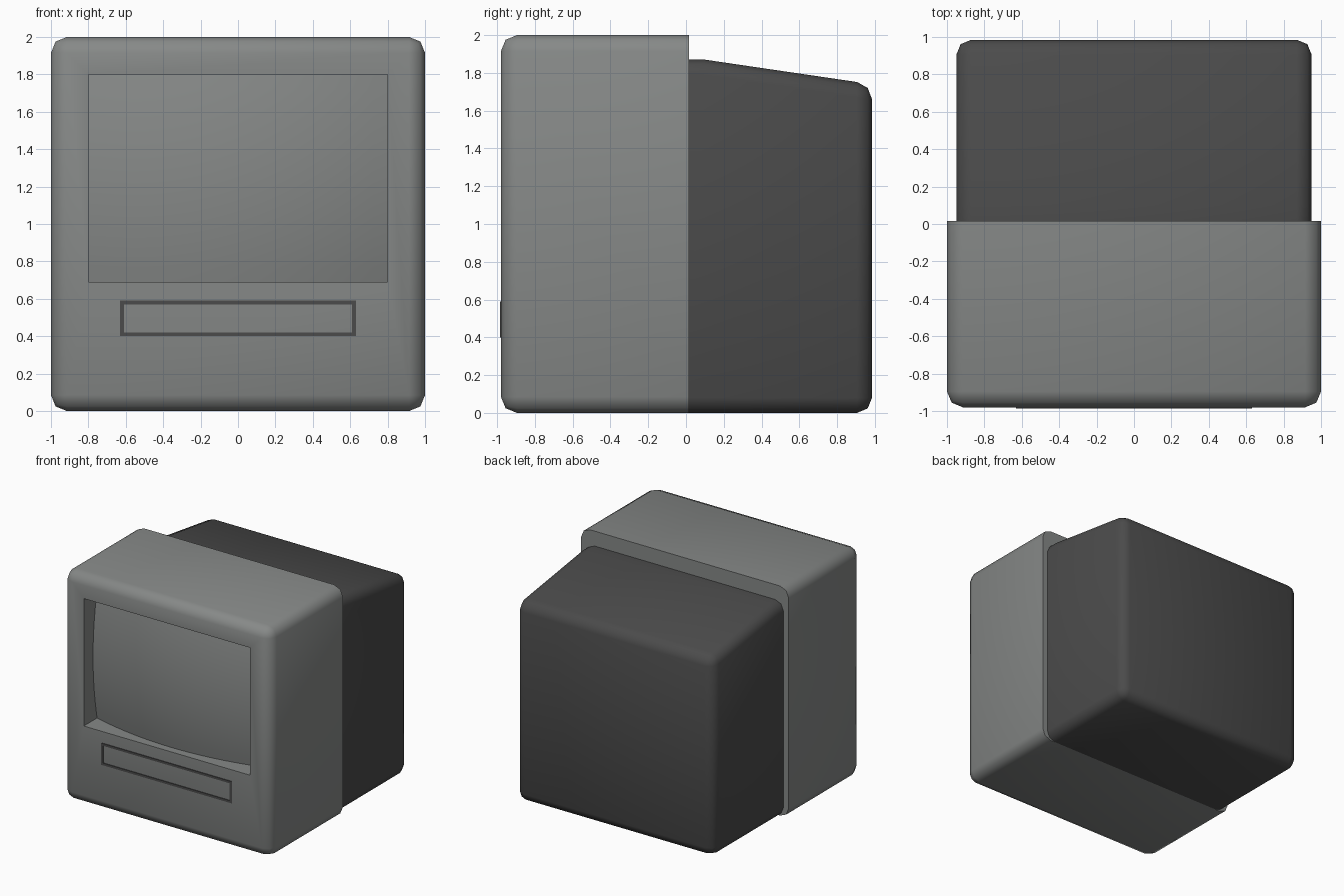
import bpy, bmesh, math

if "Cube" in bpy.data.objects:
    bpy.data.objects.remove(bpy.data.objects["Cube"])

FRONT, MID, REAR = -0.98, 0.015, 0.985


def material(name, color):
    m = bpy.data.materials.new(name)
    m.diffuse_color = (*color, 1)
    m.use_nodes = True
    m.node_tree.nodes["Principled BSDF"].inputs["Base Color"].default_value = m.diffuse_color
    return m


GREY = material("mid grey plastic", (0.24, 0.25, 0.245))
DARK = material("dark grey plastic", (0.07, 0.07, 0.07))


def finish(name, bm, mat, angle=60, recalc=True):
    if recalc:
        bmesh.ops.recalc_face_normals(bm, faces=bm.faces)
    me = bpy.data.meshes.new(name)
    bm.to_mesh(me)
    bm.free()
    me.materials.append(mat)
    for p in me.polygons:
        p.use_smooth = True
    me.set_sharp_from_angle(angle=math.radians(angle))
    ob = bpy.data.objects.new(name, me)
    bpy.context.collection.objects.link(ob)
    return ob


def side_prism(bm, profile, half):
    """Extrude a (y, z) profile symmetrically across x."""
    left = [bm.verts.new((-half, y, z)) for y, z in profile]
    right = [bm.verts.new((half, y, z)) for y, z in profile]
    bm.faces.new(left)
    bm.faces.new(right[::-1])
    n = len(profile)
    for i in range(n):
        j = (i + 1) % n
        bm.faces.new((left[j], left[i], right[i], right[j]))
    bmesh.ops.recalc_face_normals(bm, faces=bm.faces)


def round_edges(bm, width, keep_sharp):
    edges = [e for e in bm.edges if not keep_sharp(e)]
    bmesh.ops.bevel(bm, geom=edges, offset=width, offset_type='OFFSET',
                    segments=2, profile=0.5, affect='EDGES')


# Front housing, rounded everywhere except its rear rim
bm = bmesh.new()
side_prism(bm, [(FRONT, 0), (MID, 0), (MID, 2), (FRONT, 2)], 1.0)
round_edges(bm, 0.085, lambda e: all(v.co.y > MID - 0.01 for v in e.verts))

# Screen recess cut into the front face
X, Z0, Z1 = 0.8, 0.69, 1.80
front = min(bm.faces, key=lambda f: f.calc_center_median().y)
outer = list(front.verts)
bm.faces.remove(front)


def recess_loop(y):
    return [bm.verts.new((math.copysign(X, v.co.x), y, Z1 if v.co.z > 1 else Z0))
            for v in outer]


rim, deep = recess_loop(FRONT), recess_loop(FRONT + 0.2)
for a, b in ((outer, rim), (rim, deep)):
    for i in range(4):
        j = (i + 1) % 4
        bm.faces.new((a[i], a[j], b[j], b[i]))
bm.faces.new(deep)
finish("front_housing", bm, GREY)

# Bulging screen glass, a patch of a large sphere
bm = bmesh.new()
bmesh.ops.create_grid(bm, x_segments=20, y_segments=14, size=1)
R, zc, zh = 2.9, (Z0 + Z1) / 2, (Z1 - Z0) / 2
for v in bm.verts:
    x, z = v.co.x * X, v.co.y * zh
    v.co = (x, FRONT + 0.015 + R - math.sqrt(R * R - x * x - z * z), zc + z)
bm.normal_update()
if sum(f.normal.y for f in bm.faces) > 0:
    bmesh.ops.reverse_faces(bm, faces=bm.faces)
finish("screen", bm, GREY, recalc=False)

# Rear casing with sloping top
bm = bmesh.new()
side_prism(bm, [(MID, 0), (REAR, 0), (REAR, 1.74), (0.10, 1.87), (MID, 1.87)], 0.95)
round_edges(bm, 0.08, lambda e: all(v.co.y < MID + 0.01 for v in e.verts)
            or all(abs(v.co.y - 0.10) < 0.001 for v in e.verts))
finish("rear_casing", bm, DARK)

# Dark outline around the tape slot
bm = bmesh.new()
W, S0, S1, T = 0.63, 0.40, 0.59, 0.02
for x0, x1, z0, z1 in ((-W, W, S0, S0 + T), (-W, W, S1 - T, S1),
                       (-W, -W + T, S0 + T, S1 - T), (W - T, W, S0 + T, S1 - T)):
    made = bmesh.ops.create_cube(bm, size=1)["verts"]
    for v in made:
        v.co = ((x0 + x1) / 2 + v.co.x * (x1 - x0),
                FRONT - 0.001 + v.co.y * 0.009,
                (z0 + z1) / 2 + v.co.z * (z1 - z0))
finish("tape_slot_outline", bm, DARK, 30)
